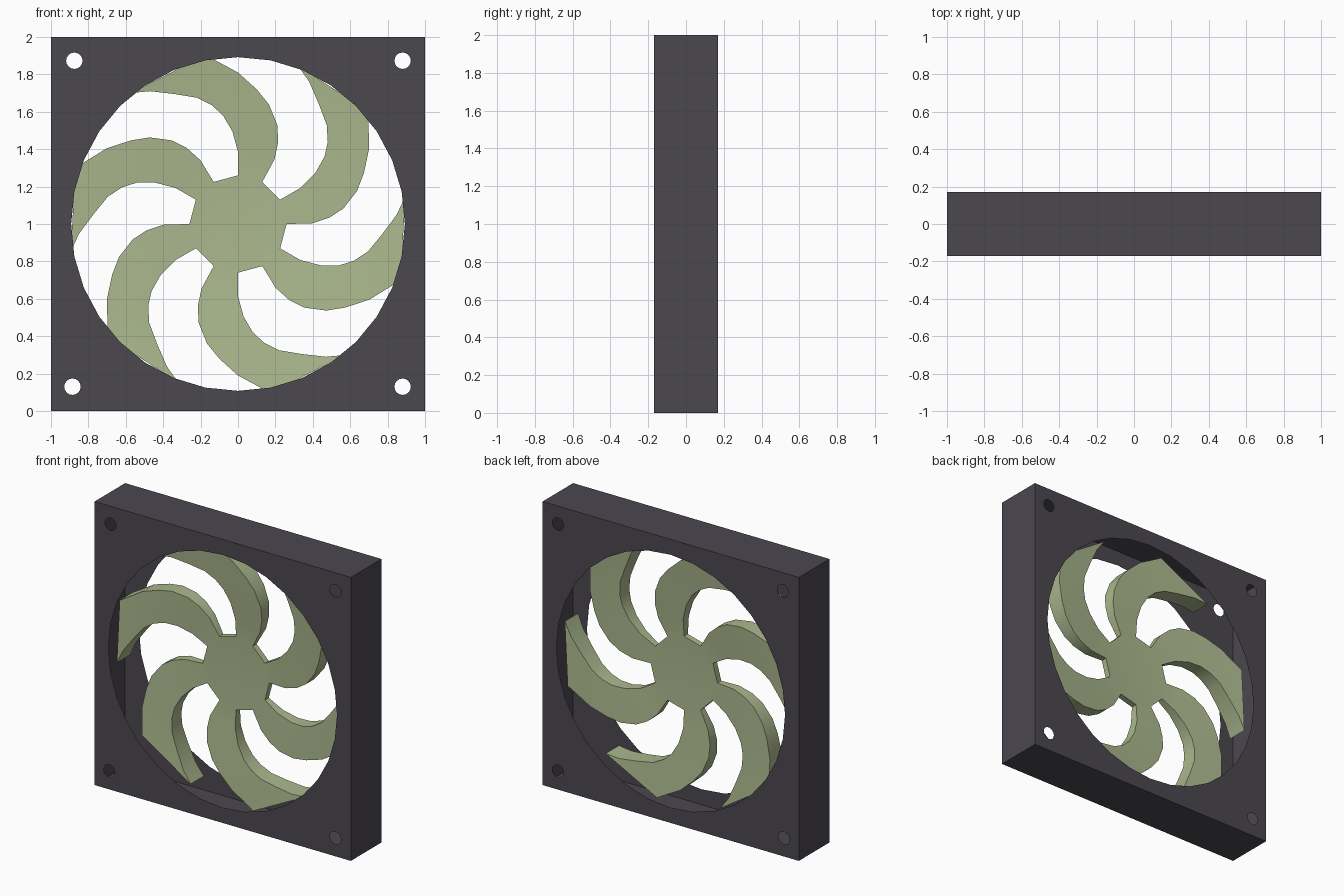
import bpy, bmesh, math
from mathutils import Matrix, Vector

if "Cube" in bpy.data.objects:
    bpy.data.objects.remove(bpy.data.objects["Cube"])

CZ = 1.0          # height of the fan axis
DEPTH = 0.17      # half depth of the housing


def material(name, rgb):
    m = bpy.data.materials.new(name)
    m.diffuse_color = (*rgb, 1)
    m.use_nodes = True
    m.node_tree.nodes["Principled BSDF"].inputs["Base Color"].default_value = m.diffuse_color
    return m


def finish(bm, name, mat):
    bmesh.ops.remove_doubles(bm, verts=bm.verts, dist=0.0005)
    bmesh.ops.recalc_face_normals(bm, faces=bm.faces)
    me = bpy.data.meshes.new(name)
    bm.to_mesh(me)
    bm.free()
    me.materials.append(mat)
    ob = bpy.data.objects.new(name, me)
    ob.location.z = CZ
    bpy.context.collection.objects.link(ob)
    return ob


def loop(bm, pts, y):
    vs = [bm.verts.new((x, y, z)) for x, z in pts]
    es = [bm.edges.new((vs[i], vs[(i + 1) % len(vs)])) for i in range(len(vs))]
    return vs, es


def circle(cx, cz, r, n):
    return [(cx + r * math.cos(2 * math.pi * i / n),
             cz + r * math.sin(2 * math.pi * i / n)) for i in range(n)]


dark = material("dark_plastic", (0.07, 0.065, 0.078))
green = material("green_plastic", (0.41, 0.48, 0.27))

# Housing: hollow thin box, front and back panels pierced by the openings
bm = bmesh.new()
square = [(-1, -1), (1, -1), (1, 1), (-1, 1)]
screw_holes = [(-0.875, 0.873), (0.88, 0.873), (-0.885, -0.87), (0.88, -0.87)]
rims = []
for y in (-DEPTH, DEPTH):
    outer, edges = loop(bm, square, y)
    edges = list(edges)
    edges += loop(bm, circle(0, 0, 0.892, 32), y)[1]
    for hx, hz in screw_holes:
        edges += loop(bm, circle(hx, hz, 0.044, 16), y)[1]
    bmesh.ops.triangle_fill(bm, use_beauty=True, edges=edges, normal=Vector((0, 1, 0)))
    rims.append(outer)
for i in range(4):
    j = (i + 1) % 4
    bm.faces.new((rims[0][i], rims[0][j], rims[1][j], rims[1][i]))
finish(bm, "housing", dark)

# Rotor: twelve-sided hub with six curved blades that thicken outwards
bm = bmesh.new()
TAPER = 0.082     # half thickness per unit of radius
R_HUB = 0.26
hub = circle(0, 0, R_HUB, 12)
lead = [(0, .26), (0, .385), (-.03, .495), (-.08, .58), (-.14, .635),
        (-.22, .675), (-.34, .695), (-.47, .71), (-.575, .70)]
trail = [(.13, .225), (.195, .345), (.215, .44), (.21, .53), (.165, .64),
         (.10, .72), (0, .81), (-.13, .88), (-.173, .905)]
lead[0], trail[0] = hub[3], hub[2]


def station(p, rot):
    """Front and back vertices of one outline point."""
    h = TAPER * max(math.hypot(*p), R_HUB)
    return [bm.verts.new(rot @ Vector((p[0], y, p[1]))) for y in (-h, h)]


# Hub caps and the exposed hub sides between blades
ident = Matrix.Identity(3)
hv = [station(p, ident) for p in hub]
bm.faces.new([v[0] for v in hv])
bm.faces.new([v[1] for v in reversed(hv)])
for i in range(1, 12, 2):
    a, b = hv[i], hv[(i + 1) % 12]
    bm.faces.new((a[0], b[0], b[1], a[1]))

# Blades
for k in range(6):
    rot = Matrix.Rotation(math.radians(60 * k), 3, 'Y')
    A = [station(p, rot) for p in lead]
    B = [station(p, rot) for p in trail]
    for i in range(len(A) - 1):
        a, b, c, d = A[i], A[i + 1], B[i + 1], B[i]
        bm.faces.new((a[0], b[0], c[0], d[0]))
        bm.faces.new((d[1], c[1], b[1], a[1]))
        bm.faces.new((a[0], a[1], b[1], b[0]))
        bm.faces.new((d[1], d[0], c[0], c[1]))
    bm.faces.new((A[-1][0], A[-1][1], B[-1][1], B[-1][0]))
# gap faces sit on odd hub sides, blades on even ones
rotor = finish(bm, "fan_rotor", green)

# Smooth the curved blade edges while keeping the corners crisp
bpy.context.view_layer.objects.active = rotor
rotor.select_set(True)
bpy.ops.object.shade_smooth_by_angle(angle=math.radians(25))
